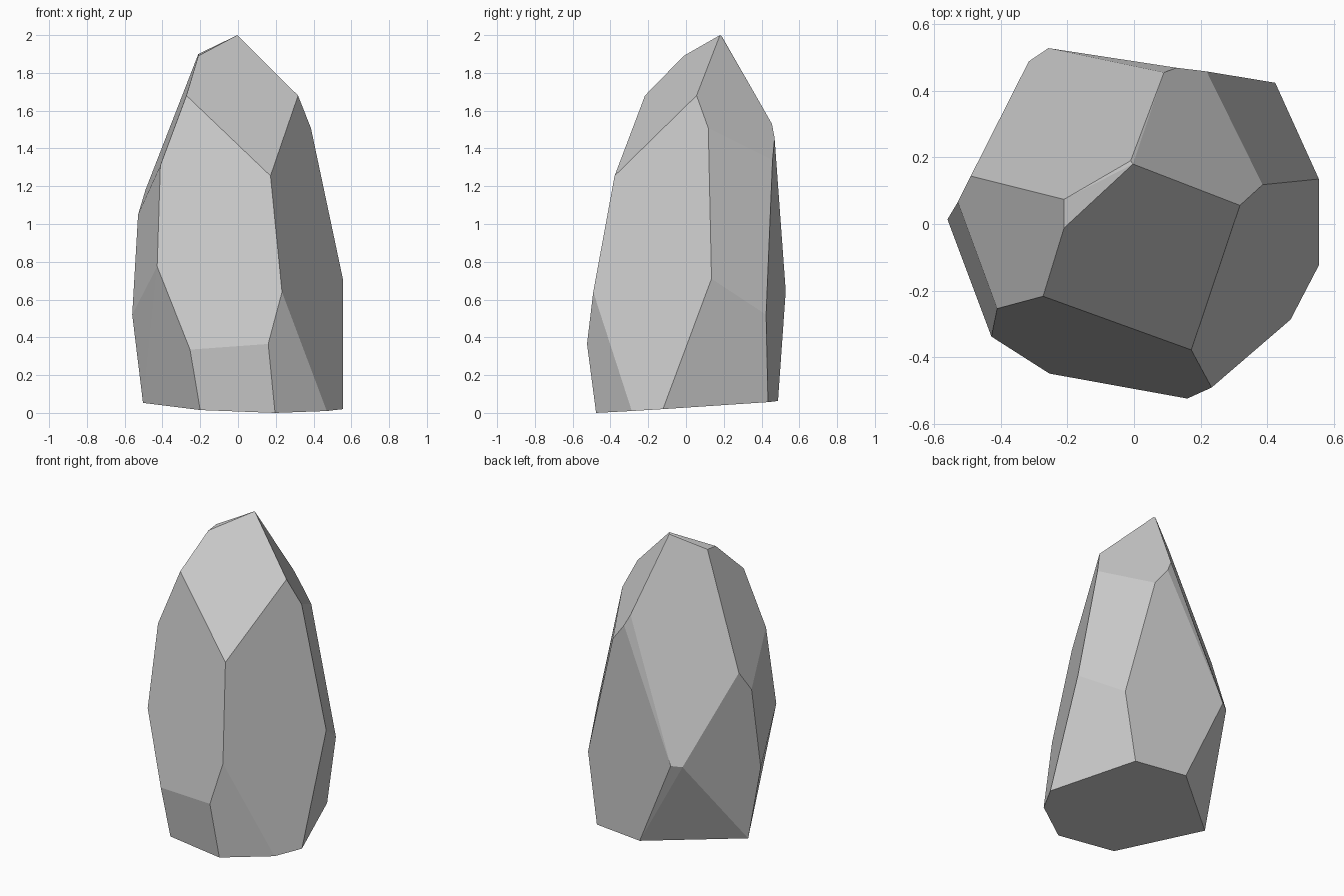
import bpy, bmesh, math

# Corner points of the faceted stone, grouped from base to tip
base = [(.556, -.122, .02), (.47, -.287, .01), (.196, -.476, 0), (-.2, -.425, .015),
        (-.503, .065, .053), (0, .487, .063), (.352, .434, .057)]
waist = [(.555, .135, .71), (.233, -.491, .64), (.16, -.524, .365), (-.254, -.449, .335),
         (-.428, -.338, .775), (-.56, .014, .52), (-.316, .488, .637), (-.257, .528, .645),
         (.424, .424, .52)]
shoulder = [(.172, -.378, 1.255), (-.411, -.254, 1.31), (-.529, .066, 1.05),
            (-.49, .144, 1.18), (.218, .458, 1.338), (.128, .469, 1.455), (.386, .118, 1.508)]
crown = [(.09, .455, 1.53), (.318, .056, 1.68), (-.273, -.217, 1.68), (-.21, -.012, 1.89),
         (-.21, .074, 1.9), (-.01, .19, 1.993), (-.003, .18, 2.0)]

# Stone: convex hull, with nearly coplanar triangles merged into flat facets
bm = bmesh.new()
for p in base + waist + shoulder + crown:
    bm.verts.new(p)
bmesh.ops.convex_hull(bm, input=bm.verts[:])
bmesh.ops.dissolve_limit(bm, angle_limit=math.radians(4), verts=bm.verts[:], edges=bm.edges[:])
bmesh.ops.recalc_face_normals(bm, faces=bm.faces[:])
mesh = bpy.data.meshes.new("stone")
bm.to_mesh(mesh)
bm.free()
stone = bpy.data.objects.new("stone", mesh)
bpy.context.collection.objects.link(stone)
